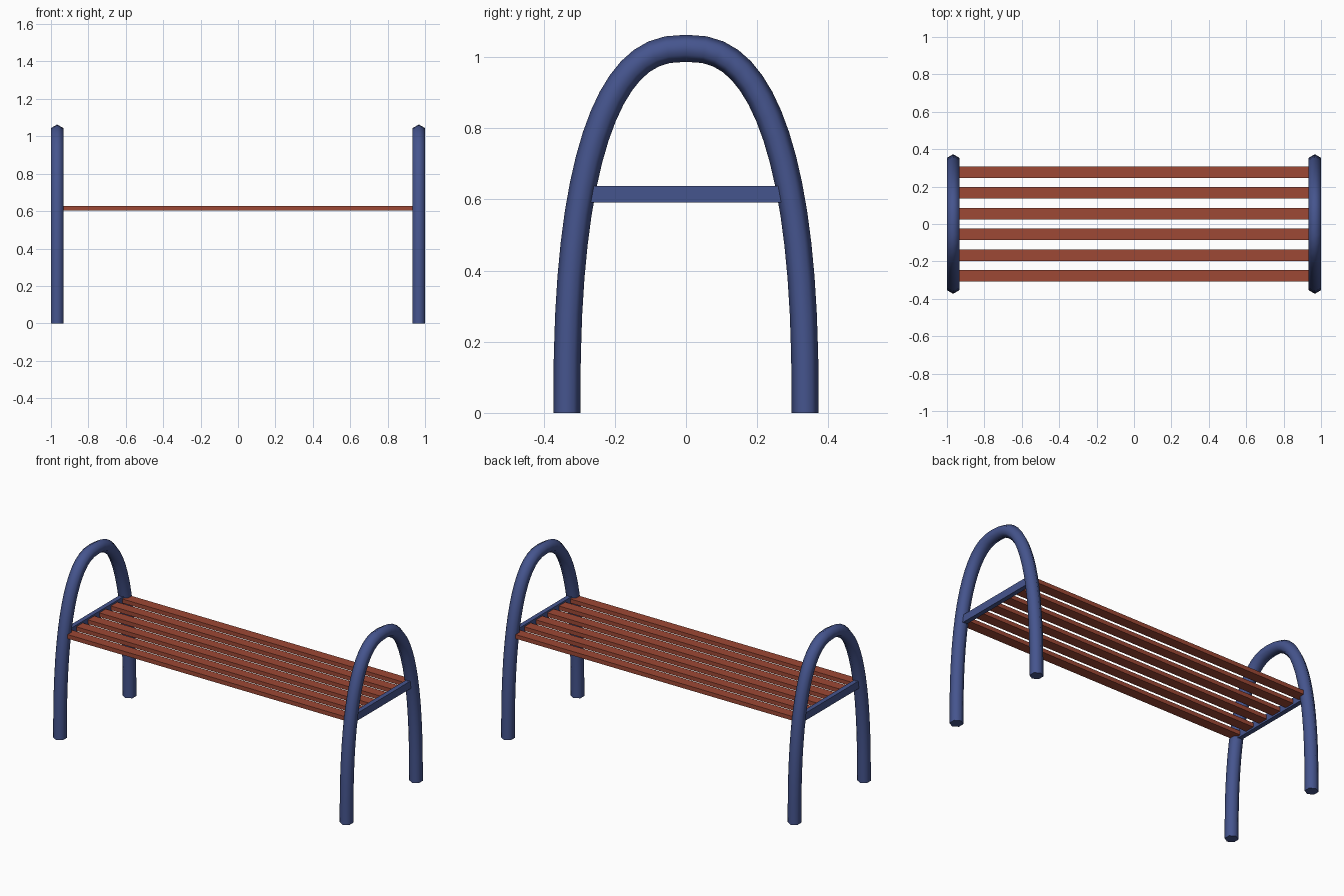
import bpy
import bmesh
from math import sin, cos, pi, radians
from mathutils import Vector

cube = bpy.data.objects.get("Cube")
if cube:
    bpy.data.objects.remove(cube, do_unlink=True)


def material(name, color):
    mat = bpy.data.materials.new(name)
    mat.use_nodes = True
    mat.diffuse_color = color
    mat.node_tree.nodes["Principled BSDF"].inputs["Base Color"].default_value = color
    return mat


blue = material("blue_paint", (0.06, 0.09, 0.27, 1))
wood = material("red_wood", (0.34, 0.065, 0.035, 1))

HOOP_X = 0.967
HALF_SPAN = 0.335
HEIGHT = 1.025
RADIUS = 0.038
SIDES = 6
STEPS = 32


def add_object(name, bm, mat):
    bmesh.ops.recalc_face_normals(bm, faces=bm.faces)
    mesh = bpy.data.meshes.new(name)
    bm.to_mesh(mesh)
    bm.free()
    mesh.materials.append(mat)
    obj = bpy.data.objects.new(name, mesh)
    bpy.context.collection.objects.link(obj)
    return obj


def box(name, center, size, mat):
    bm = bmesh.new()
    bmesh.ops.create_cube(bm, size=1)
    bmesh.ops.scale(bm, vec=size, verts=bm.verts)
    bmesh.ops.translate(bm, vec=center, verts=bm.verts)
    return add_object(name, bm, mat)


def arch_point(t):
    """Squarish arch in the y-z plane, t from 0 (one foot) to 1 (other foot)."""
    a = pi * t
    c, s = cos(a), max(sin(a), 0)
    y = HALF_SPAN * abs(c) ** 0.8 * (1 if c > 0 else -1)
    return Vector((0, y, HEIGHT * s ** 0.8))


def hoop(name, x):
    """Six-sided tube swept along the arch, closed at both feet."""
    path = [arch_point(i / STEPS) for i in range(STEPS + 1)]
    bm = bmesh.new()
    rings = []
    for i, p in enumerate(path):
        if i in (0, STEPS):
            tangent = Vector((0, 0, 1 if i == 0 else -1))
        else:
            tangent = (path[i + 1] - path[i - 1]).normalized()
        across = Vector((1, 0, 0))
        outward = across.cross(tangent)
        ring = []
        for k in range(SIDES):
            a = 2 * pi * k / SIDES
            offset = (outward * cos(a) + across * sin(a)) * RADIUS
            ring.append(bm.verts.new(p + offset + Vector((x, 0, 0))))
        rings.append(ring)
    for r0, r1 in zip(rings, rings[1:]):
        for k in range(SIDES):
            n = (k + 1) % SIDES
            bm.faces.new((r0[k], r0[n], r1[n], r1[k]))
    bm.faces.new(rings[0])
    bm.faces.new(rings[-1])
    obj = add_object(name, bm, blue)
    bpy.ops.object.select_all(action='DESELECT')
    obj.select_set(True)
    bpy.context.view_layer.objects.active = obj
    bpy.ops.object.shade_smooth_by_angle(angle=radians(70))
    return obj


# End hoops with the crossbars that carry the seat
for side, sign in (("left", 1), ("right", -1)):
    hoop(f"{side}_hoop", sign * HOOP_X)
    box(f"{side}_crossbar", (sign * HOOP_X, 0, 0.615), (0.028, 0.57, 0.046), blue)

# Seat slats
for i in range(6):
    y = (i - 2.5) * 0.111
    box(f"seat_slat_{i + 1}", (0, y, 0.615), (1.91, 0.062, 0.025), wood)
